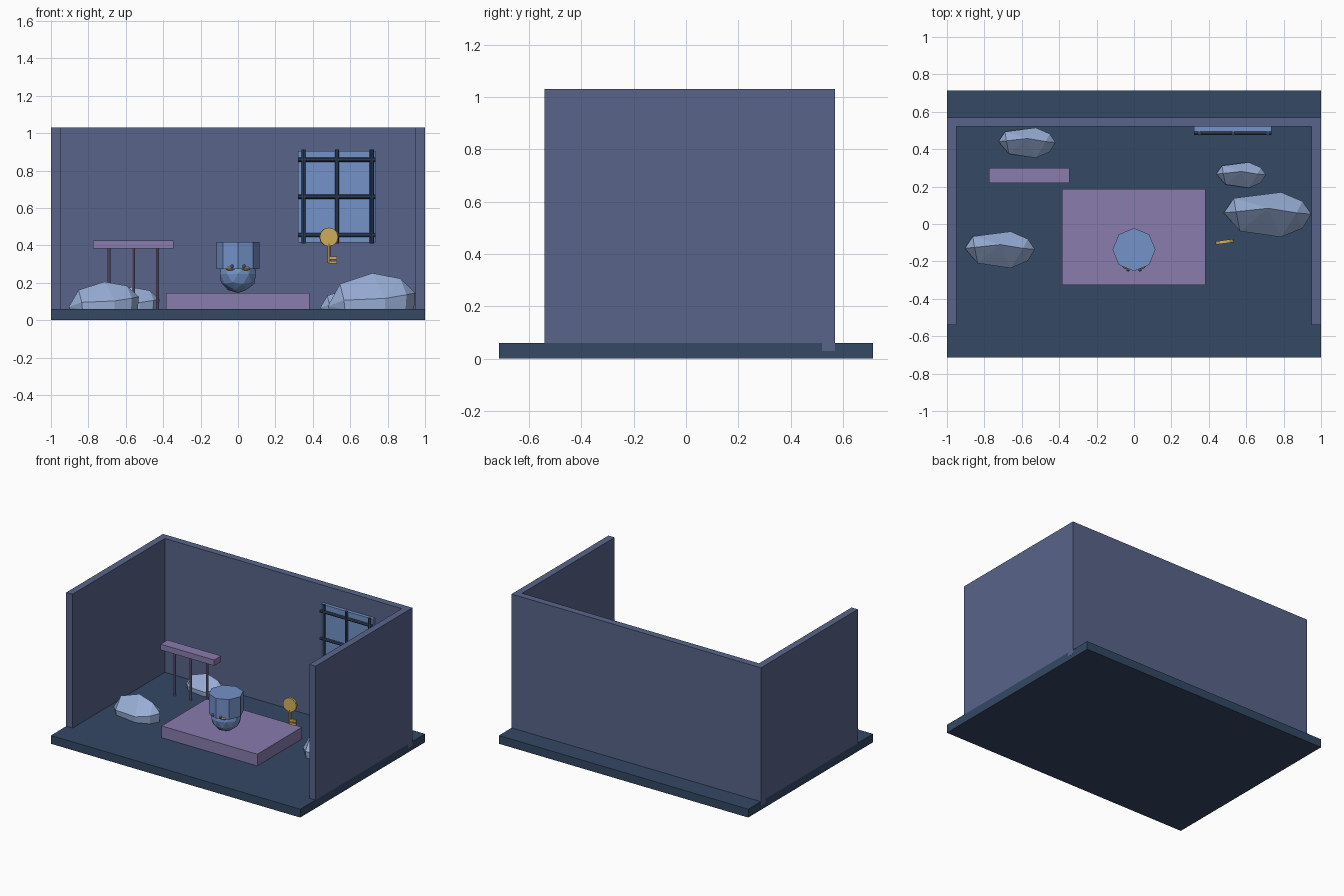
import bpy, bmesh, math
from mathutils import Vector

cube = bpy.data.objects.get("Cube")
if cube:
    bpy.data.objects.remove(cube, do_unlink=True)


def material(name, r, g, b):
    # 8-bit display colour to linear
    lin = [((c / 255 + 0.055) / 1.055) ** 2.4 for c in (r, g, b)] + [1.0]
    m = bpy.data.materials.new(name)
    m.use_nodes = True
    m.diffuse_color = lin
    m.node_tree.nodes["Principled BSDF"].inputs["Base Color"].default_value = lin
    return m


NAVY = material("dark navy", 52, 72, 101)
SLATE = material("slate blue", 88, 100, 138)
MAUVE = material("dusty mauve", 136, 124, 174)
BLUE = material("soft blue", 115, 146, 200)
STONE = material("pale stone", 152, 174, 214)
GOLD = material("gold", 212, 177, 92)


def finish(name, bm, mat, loc=(0, 0, 0), rot_z=0):
    bmesh.ops.recalc_face_normals(bm, faces=bm.faces)
    mesh = bpy.data.meshes.new(name)
    bm.to_mesh(mesh)
    bm.free()
    mesh.materials.append(mat)
    ob = bpy.data.objects.new(name, mesh)
    ob.location = loc
    ob.rotation_euler.z = rot_z
    bpy.context.collection.objects.link(ob)
    return ob


def box(name, x, y, z, mat):
    """Box from (min, max) ranges."""
    bm = bmesh.new()
    bmesh.ops.create_cube(bm, size=1)
    lo, hi = Vector((x[0], y[0], z[0])), Vector((x[1], y[1], z[1]))
    bmesh.ops.scale(bm, vec=hi - lo, verts=bm.verts)
    return finish(name, bm, mat, (lo + hi) / 2)


def rod(name, a, b, radius, mat, sides=8, turn=0):
    """Prism with its axis running from a to b."""
    a, b = Vector(a), Vector(b)
    bm = bmesh.new()
    bmesh.ops.create_cone(bm, cap_ends=True, segments=sides, radius1=radius,
                          radius2=radius, depth=(b - a).length)
    ob = finish(name, bm, mat, (a + b) / 2)
    ob.rotation_euler = (b - a).to_track_quat("Z", "Y").to_euler()
    return ob


def ball(name, loc, size, mat, detail=2):
    bm = bmesh.new()
    bmesh.ops.create_icosphere(bm, subdivisions=detail, radius=1)
    bmesh.ops.scale(bm, vec=size, verts=bm.verts)
    return finish(name, bm, mat, loc)


# Room shell
box("floor", (-1, 1), (-0.715, 0.715), (0, 0.06), NAVY)
box("back_wall", (-1.0005, 1.0005), (0.52, 0.57), (0.03, 1.03), SLATE)
for side, s in (("left", 1), ("right", -1)):
    box(side + "_wall", sorted((0.95 * s, s)), (-0.54, 0.52), (0.06, 1.03), SLATE)

# Central platform
box("platform", (-0.385, 0.382), (-0.325, 0.188), (0.05, 0.145), MAUVE)

# Narrow table on three thin legs
box("table_top", (-0.775, -0.345), (0.22, 0.30), (0.383, 0.425), MAUVE)
for i in range(3):
    x = -0.69 + 0.13 * i
    rod(f"table_leg_{i + 1}", (x, 0.26, 0.06), (x, 0.26, 0.39), 0.008, MAUVE)

# Barred window
box("window_pane", (0.32, 0.735), (0.495, 0.522), (0.415, 0.905), BLUE)
for i, x in enumerate((0.35, 0.53, 0.715)):
    rod(f"upright_bar_{i + 1}", (x, 0.485, 0.41), (x, 0.485, 0.912), 0.011, NAVY)
for i, z in enumerate((0.455, 0.66, 0.858)):
    rod(f"cross_bar_{i + 1}", (0.32, 0.487, z), (0.735, 0.487, z), 0.011, NAVY)

# Helmeted head
HEAD_Y = -0.137
ball("head", (0, HEAD_Y, 0.248), (0.102, 0.102, 0.102), BLUE)
rod("helmet", (0, HEAD_Y, 0.274), (0, HEAD_Y, 0.419), 0.115, BLUE)
for side, s in (("left", 1), ("right", -1)):
    ball(side + "_eye", (0.04 * s, -0.216, 0.277), (0.027, 0.025, 0.012), GOLD)
    ball(side + "_stud", (0.032 * s, -0.245, 0.288), (0.01, 0.01, 0.012), BLUE, 1)

# Hanging key, turned slightly
key_parts = [
    rod("key_bow", (0, -0.009, 0.445), (0, 0.009, 0.445), 0.05, GOLD, 12),
    rod("key_shaft", (0, 0, 0.305), (0, 0, 0.41), 0.01, GOLD),
    box("key_upper_tooth", (0, 0.045), (-0.007, 0.007), (0.325, 0.342), GOLD),
    box("key_lower_tooth", (0, 0.045), (-0.007, 0.007), (0.302, 0.317), GOLD),
]
pivot = bpy.data.objects.new("key", None)
bpy.context.collection.objects.link(pivot)
for part in key_parts:
    part.parent = pivot
pivot.location = (0.485, -0.095, 0)
pivot.rotation_euler.z = math.radians(8)

# Faceted boulders: hull of a skirt, a shoulder and a ridge
SKIRT = [(-1, 0.1, 0.08), (-0.77, 0.74, 0.2), (0.31, 1, 0.3), (0.8, 0.6, 0.45),
         (1, 0.04, 0.45), (0.8, -0.57, 0.4), (0.31, -0.96, 0.3), (-0.63, -0.7, 0.25)]
RIDGE = [(-0.72, 0.15, 0.7), (0.02, 0.3, 1), (0.66, 0.1, 0.85)]


def boulder(name, x, y, height):
    half = Vector(((x[1] - x[0]) / 2, (y[1] - y[0]) / 2, height))
    bm = bmesh.new()
    base = [(px * 0.97, py * 0.97, 0) for px, py, _ in SKIRT]
    for p in SKIRT + RIDGE + base:
        bm.verts.new([c * h for c, h in zip(p, half)])
    bmesh.ops.convex_hull(bm, input=bm.verts)
    return finish(name, bm, STONE, (sum(x) / 2, sum(y) / 2, 0.059))


boulder("front_right_boulder", (-0.905, -0.53), (-0.24, -0.04), 0.147)
boulder("back_right_boulder", (-0.725, -0.42), (0.35, 0.515), 0.118)
boulder("back_left_boulder", (0.44, 0.705), (0.19, 0.33), 0.104)
boulder("large_left_boulder", (0.48, 0.948), (-0.075, 0.17), 0.193)
